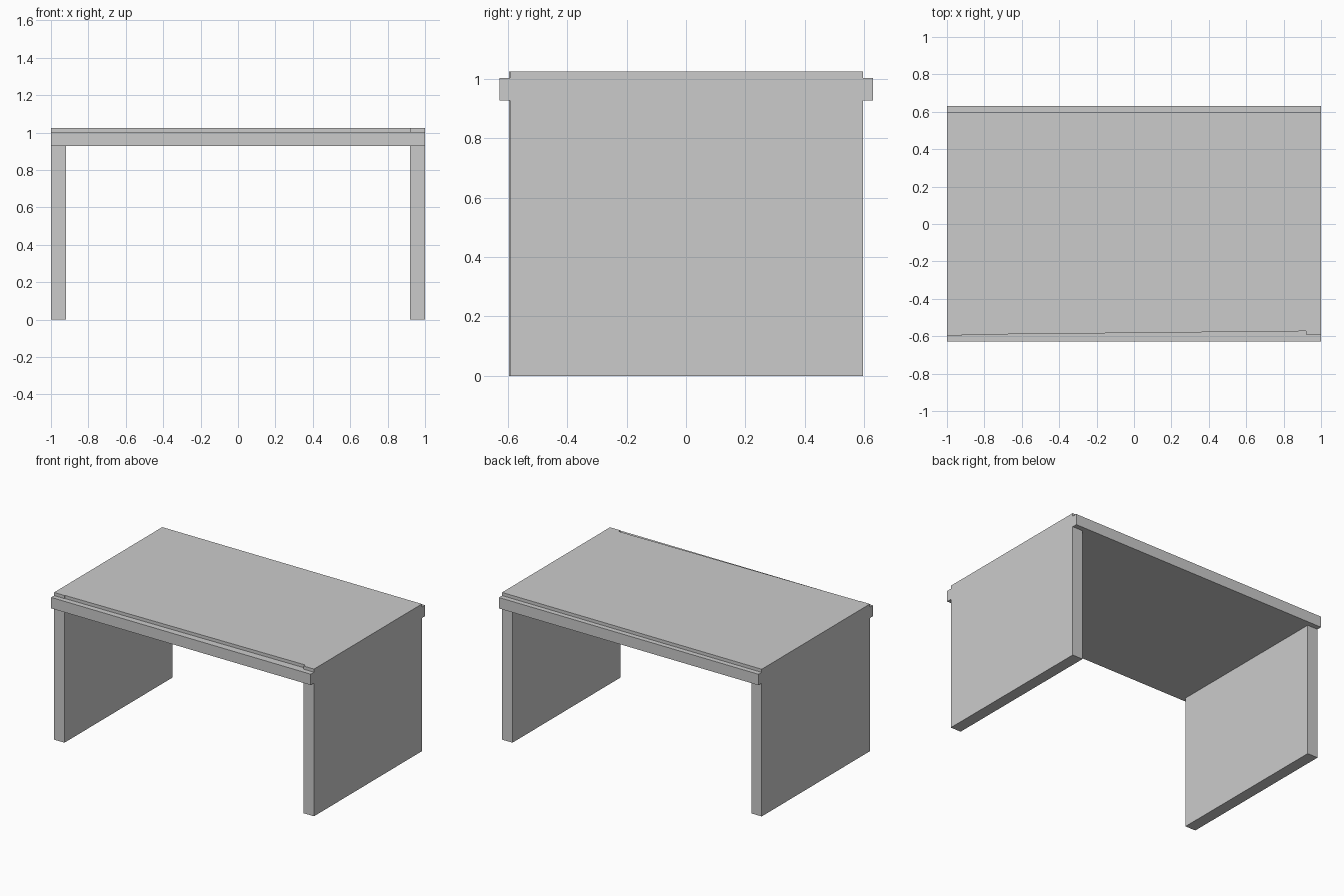
import bpy, bmesh

if "Cube" in bpy.data.objects:
    bpy.data.objects.remove(bpy.data.objects["Cube"])


def prism(name, outline, z0, z1):
    """Extrude a counter-clockwise xy outline from z0 to z1."""
    bm = bmesh.new()
    base = bm.faces.new([bm.verts.new((x, y, z0)) for x, y in outline])
    ext = bmesh.ops.extrude_face_region(bm, geom=[base], use_keep_orig=True)
    top = [v for v in ext["geom"] if isinstance(v, bmesh.types.BMVert)]
    bmesh.ops.translate(bm, verts=top, vec=(0, 0, z1 - z0))
    bmesh.ops.recalc_face_normals(bm, faces=bm.faces)
    me = bpy.data.meshes.new(name)
    bm.to_mesh(me)
    bm.free()
    ob = bpy.data.objects.new(name, me)
    bpy.context.collection.objects.link(ob)
    return ob


def box(name, x0, x1, y0, y1, z0, z1):
    return prism(name, [(x0, y0), (x1, y0), (x1, y1), (x0, y1)], z0, z1)


HEIGHT, UNDER, RAIL_TOP = 1.025, 0.927, 1.003
INNER = 0.92

# Side panels, full height
box("left_panel", -1, -INNER, -0.595, 0.595, 0, HEIGHT)
box("right_panel", INNER, 1, -0.592, 0.595, 0, HEIGHT)

# Top slab between the panels, its front edge slightly skewed
prism("table_top", [(-INNER, -0.592), (INNER, -0.573), (INNER, 0.595), (-INNER, 0.595)],
      UNDER, HEIGHT)

# Rails along the front and back edges, lower than the top
box("front_rail", -1, 1, -0.628, -0.572, UNDER, RAIL_TOP)
box("back_rail", -1, 1, 0.594, 0.63, UNDER, RAIL_TOP)
